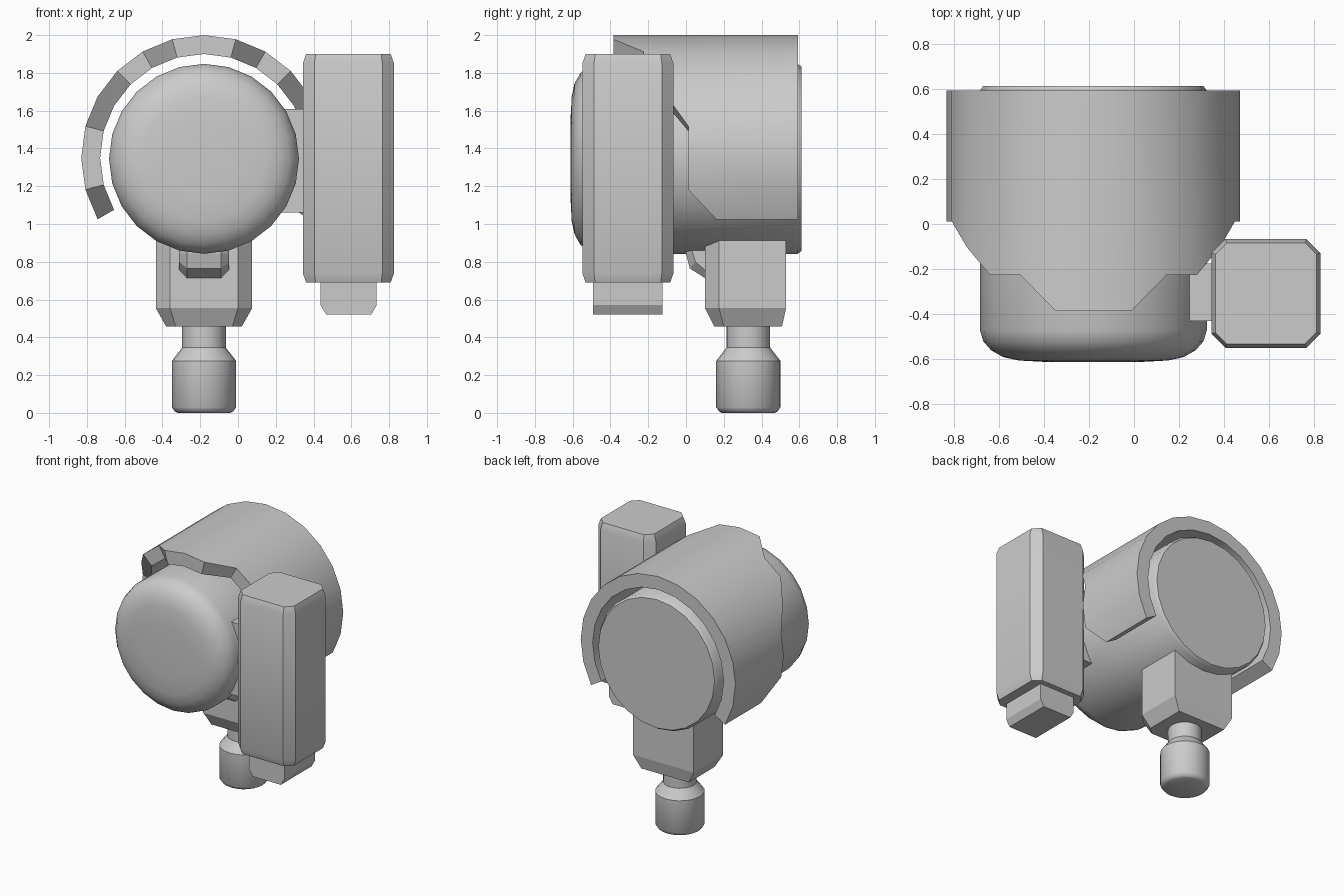
import bpy, bmesh, math

if "Cube" in bpy.data.objects:
    bpy.data.objects.remove(bpy.data.objects["Cube"])

CX, CZ = -0.18, 1.345   # main axis of the housing


def loft(name, rings, smooth=True, closed=False):
    """Skin a list of equal-length rings; cap both ends unless the loop is closed."""
    bm = bmesh.new()
    vs = [[bm.verts.new(p) for p in r] for r in rings]
    n = len(vs[0])
    pairs = list(zip(vs, vs[1:]))
    if closed:
        pairs.append((vs[-1], vs[0]))
    for a, b in pairs:
        for i in range(n):
            j = (i + 1) % n
            bm.faces.new((a[i], a[j], b[j], b[i]))
    if not closed:
        bm.faces.new(vs[0])
        bm.faces.new(vs[-1])
    bmesh.ops.recalc_face_normals(bm, faces=bm.faces[:])
    me = bpy.data.meshes.new(name)
    bm.to_mesh(me)
    bm.free()
    ob = bpy.data.objects.new(name, me)
    bpy.context.collection.objects.link(ob)
    if smooth:
        bpy.ops.object.select_all(action='DESELECT')
        ob.select_set(True)
        bpy.context.view_layer.objects.active = ob
        bpy.ops.object.shade_smooth_by_angle(angle=math.radians(35))
    return ob


def circle(r, n=24):
    return [(r * math.sin(2 * math.pi * i / n), r * math.cos(2 * math.pi * i / n)) for i in range(n)]


def octagon(x0, x1, y0, y1, z, cut):
    c = cut
    return [(x0 + c, y0, z), (x1 - c, y0, z), (x1, y0 + c, z), (x1, y1 - c, z),
            (x1 - c, y1, z), (x0 + c, y1, z), (x0, y1 - c, z), (x0, y0 + c, z)]


# Main cylindrical housing with rounded front and thin bevelled back
body = [(-0.612, 0.20), (-0.605, 0.33), (-0.59, 0.40), (-0.56, 0.453), (-0.52, 0.488),
        (-0.47, 0.503), (0.59, 0.503), (0.612, 0.488)]
loft("housing", [[(CX + u, y, CZ + v) for u, v in circle(r)] for y, r in body])

# Curved hood with stepped front edge, symmetric about the top
front = [-0.385, -0.385, -0.225, -0.225, -0.10, 0.012, 0.012, 0.012, 0.16]
sections = []
for k in range(-8, 9):
    s, c = math.sin(math.radians(15 * k)), math.cos(math.radians(15 * k))
    y = front[abs(k)]
    sections.append([(CX + r * s, yy, 1.35 + r * c)
                     for r, yy in ((0.65, y), (0.65, 0.592), (0.55, 0.592), (0.55, y))])
loft("hood", sections)

# Side box with bevelled edges
box = [(0.69, 0.018, 0.05), (0.74, 0, 0.062), (1.85, 0, 0.062), (1.90, 0.018, 0.05)]
loft("side_box", [octagon(0.343 + i, 0.826 - i, -0.549 + i, -0.066 - i, z, c) for z, i, c in box])

# Foot under the side box
foot = [(0.437, 0.72), (0.437, 0.57), (0.468, 0.52), (0.705, 0.52), (0.734, 0.57), (0.734, 0.72)]
loft("side_box_foot", [[(x, y, z) for x, z in foot] for y in (-0.493, -0.125)], smooth=False)

# Bracket joining the housing and the side box
bracket = [(0.15, 1.06), (0.38, 1.06), (0.38, 1.61), (0.15, 1.61)]
loft("side_bracket", [[(x, y, z) for x, z in bracket] for y in (-0.43, -0.175)], smooth=False)

# Mounting block: front corners cut, tapered at the bottom
def block_ring(z, hx, y0, y1, c):
    return [(CX - hx, y1, z), (CX - hx, y0 + c, z), (CX - hx + c, y0, z),
            (CX + hx - c, y0, z), (CX + hx, y0 + c, z), (CX + hx, y1, z)]


loft("mounting_block", [block_ring(0.457, 0.20, 0.15, 0.508, 0.05),
                        block_ring(0.555, 0.255, 0.10, 0.53, 0.075),
                        block_ring(1.05, 0.255, 0.10, 0.53, 0.075)], smooth=False)

# Stem and knob under the block
stem = [(0, 0.14), (0.008, 0.155), (0.03, 0.17), (0.275, 0.17), (0.345, 0.116), (0.50, 0.116)]
loft("stem_knob", [[(CX + u, 0.33 + v, z) for u, v in circle(r)] for z, r in stem])

# Small bent duct between the housing and the block
outer = [(0.0, 0.92), (0.0, 0.845), (0.02, 0.765), (0.10, 0.714), (0.2, 0.714), (0.2, 0.92)]
inner = [(0.035, 0.92), (0.035, 0.845), (0.05, 0.80), (0.10, 0.757), (0.2, 0.757), (0.2, 0.92)]
loft("duct", [[(CX + x, y, z) for y, z in prof]
              for x, prof in ((-0.132, inner), (-0.09, outer), (0.09, outer), (0.132, inner))],
     smooth=False)
